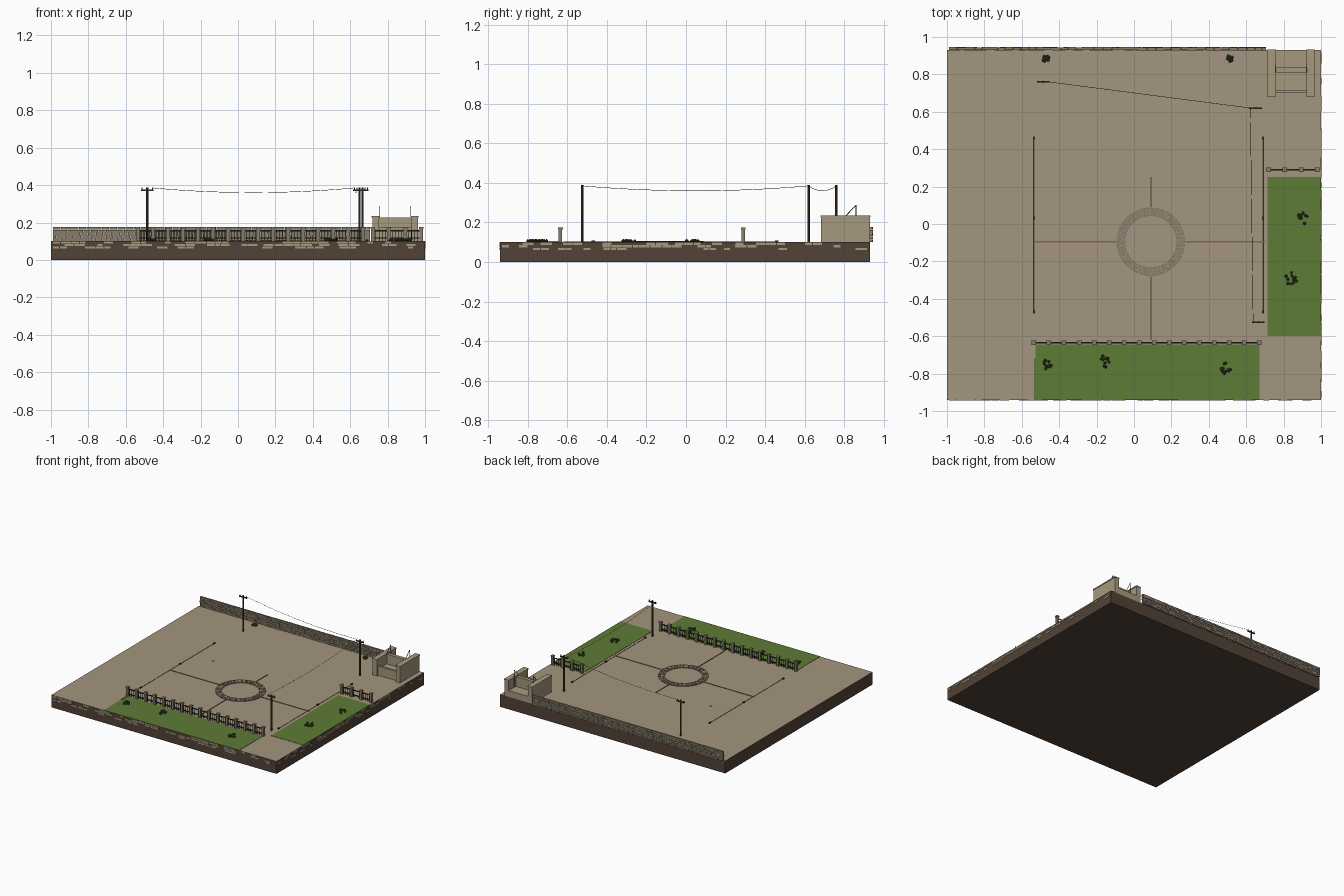
import bpy, bmesh, math, random
from mathutils import Matrix, Vector

random.seed(4)
if "Cube" in bpy.data.objects:
    bpy.data.objects.remove(bpy.data.objects["Cube"])


def material(name, r, g, b):
    m = bpy.data.materials.new(name)
    m.use_nodes = True
    m.diffuse_color = (r, g, b, 1)
    m.node_tree.nodes["Principled BSDF"].inputs["Base Color"].default_value = (r, g, b, 1)
    return m


SAND = material("sand", 0.37, 0.30, 0.21)
EARTH = material("earth", 0.085, 0.055, 0.038)
GRASS = material("grass green", 0.11, 0.20, 0.037)
STONE = material("pale stone", 0.38, 0.32, 0.21)
COBBLE = material("grey brown cobble", 0.24, 0.20, 0.14)
WOOD = material("dark wood", 0.075, 0.045, 0.025)
IRON = material("dark iron", 0.02, 0.02, 0.02)
CLAY = material("brown clay", 0.23, 0.13, 0.06)
LEAF = material("dark leaf", 0.045, 0.065, 0.02)

GROUND = 0.10
LEFT, RIGHT, FRONT, BACK = -1.0, 1.0, -0.94, 0.93


def box(bm, x0, x1, y0, y1, z0, z1):
    size = Matrix.Diagonal((x1 - x0, y1 - y0, z1 - z0, 1))
    middle = Matrix.Translation(((x0 + x1) / 2, (y0 + y1) / 2, (z0 + z1) / 2))
    bmesh.ops.create_cube(bm, size=1, matrix=middle @ size)


def rod(bm, a, b, radius, sides=6):
    a, b = Vector(a), Vector(b)
    turn = (b - a).to_track_quat("Z", "Y").to_matrix().to_4x4()
    bmesh.ops.create_cone(bm, cap_ends=True, segments=sides, radius1=radius, radius2=radius,
                          depth=(b - a).length, matrix=Matrix.Translation((a + b) / 2) @ turn)


def finish(bm, name, *mats):
    mesh = bpy.data.meshes.new(name)
    bm.to_mesh(mesh)
    bm.free()
    for m in mats:
        mesh.materials.append(m)
    obj = bpy.data.objects.new(name, mesh)
    bpy.context.collection.objects.link(obj)
    return obj


# Ground slab: earth sides with a sandy top
bm = bmesh.new()
box(bm, LEFT, RIGHT, FRONT, BACK, 0, GROUND)
for f in bm.faces:
    f.material_index = 1 if f.normal.z > 0.5 else 0
finish(bm, "ground_slab", EARTH, SAND)

# Lawns
for name, area in (("front_lawn", (-0.535, 0.67, FRONT, -0.645)),
                   ("side_lawn", (0.715, RIGHT, -0.60, 0.25))):
    bm = bmesh.new()
    box(bm, *area, GROUND - 0.002, GROUND + 0.002)
    finish(bm, name, GRASS)

# Scattered stones set in the front and right edges
bm = bmesh.new()
for z, chance in ((0.060, 0.3), (0.074, 0.55), (0.087, 0.6)):
    for start, end, on_front in ((LEFT, RIGHT, True), (FRONT, BACK, False)):
        p = start + 0.01
        while p < end - 0.07:
            length = random.uniform(0.025, 0.06)
            if random.random() < chance:
                if on_front:
                    box(bm, p, p + length, FRONT - 0.003, FRONT + 0.004, z, z + 0.011)
                else:
                    box(bm, RIGHT - 0.004, RIGHT + 0.003, p, p + length, z, z + 0.011)
            p += length + 0.004
finish(bm, "edge_stones", STONE)

# Back wall in running bond
bm = bmesh.new()
for row in range(5):
    x = -0.99 - 0.02 * (row % 2)
    while x < 0.70:
        length = random.uniform(0.034, 0.05)
        push = random.uniform(0, 0.003)
        z = GROUND + row * 0.0158
        box(bm, max(x, -0.99), min(x + length, 0.705), 0.928 + push, 0.943 + push, z, z + 0.0138)
        x += length + 0.002
finish(bm, "back_wall", COBBLE)


# Fences: stone posts with caps, iron rails and bars
def fence(name, x0, x1, y, count):
    posts, irons = bmesh.new(), bmesh.new()
    gap = (x1 - x0) / (count - 1)
    for i in range(count):
        x = x0 + i * gap
        box(posts, x - 0.009, x + 0.009, y - 0.009, y + 0.009, GROUND, 0.165)
        box(posts, x - 0.012, x + 0.012, y - 0.012, y + 0.012, 0.165, 0.175)
        if i < count - 1:
            for z in (0.115, 0.153):
                box(irons, x, x + gap, y - 0.003, y + 0.003, z, z + 0.006)
            for k in range(1, 5):
                rod(irons, (x + k * gap / 5, y, GROUND), (x + k * gap / 5, y, 0.162), 0.0018, 4)
    finish(posts, name + "_posts", COBBLE)
    finish(irons, name + "_rails", IRON)


fence("front_fence", -0.535, 0.67, -0.635, 16)
fence("side_fence", 0.72, 0.98, 0.29, 4)

# Cobbled ring
CX, CY = 0.09, -0.095
bm = bmesh.new()
for radius, count in ((0.144, 44), (0.160, 49), (0.176, 54)):
    for i in range(count):
        angle = math.tau * (i + random.uniform(-0.1, 0.1)) / count
        place = (Matrix.Translation((CX, CY, GROUND)) @ Matrix.Rotation(angle, 4, "Z")
                 @ Matrix.Translation((radius, 0, 0)))
        size = Matrix.Diagonal((0.0145, math.tau * radius / count * 0.88, 0.012, 1))
        bmesh.ops.create_cube(bm, size=1, matrix=place @ size)
finish(bm, "cobble_ring", COBBLE)

# Channels running from the ring
bm = bmesh.new()
for x0, x1 in ((-0.535, CX - 0.185), (CX + 0.185, 0.70)):
    box(bm, x0, x1, CY - 0.004, CY + 0.004, GROUND, GROUND + 0.003)
finish(bm, "cross_channels", CLAY)
bm = bmesh.new()
for y0, y1 in ((-0.62, CY - 0.185), (CY + 0.185, 0.25)):
    box(bm, CX - 0.0025, CX + 0.0025, y0, y1, GROUND, GROUND + 0.003)
finish(bm, "long_channels", WOOD)

# Low side markers joined by cords
bm = bmesh.new()
for x in (-0.535, 0.69):
    for y in (-0.47, 0.03, 0.46):
        box(bm, x - 0.005, x + 0.005, y - 0.009, y + 0.009, GROUND, GROUND + 0.008)
    rod(bm, (x, -0.47, GROUND + 0.002), (x, 0.46, GROUND + 0.002), 0.0012, 4)
finish(bm, "side_markers", IRON)

# Small round cover and short kerb
bm = bmesh.new()
rod(bm, (-0.37, 0.215, GROUND), (-0.37, 0.215, GROUND + 0.004), 0.009, 10)
box(bm, -0.537, -0.527, -0.72, -0.645, GROUND, GROUND + 0.006)
finish(bm, "cover_and_kerb", STONE)

# Corner shelter: side walls, cross wall, floor and front step
bm = bmesh.new()
for x in (0.718, 0.925):
    box(bm, x, x + 0.037, 0.683, BACK, GROUND, 0.227)
    box(bm, x - 0.003, x + 0.040, 0.680, BACK + 0.002, 0.227, 0.235)
box(bm, 0.755, 0.925, 0.70, BACK, GROUND, 0.15)
box(bm, 0.755, 0.925, 0.70, 0.715, 0.15, 0.175)
box(bm, 0.755, 0.925, 0.81, 0.838, 0.15, 0.228)
finish(bm, "corner_shelter", STONE)
bm = bmesh.new()
for x in (0.757, 0.923):
    rod(bm, (x, 0.81, 0.235), (x, 0.86, 0.288), 0.002)
    rod(bm, (x, 0.86, 0.15), (x, 0.86, 0.288), 0.002)
finish(bm, "shelter_rails", IRON)

# Utility poles with crossarms and insulators
POLES = ((-0.485, 0.76), (0.65, 0.62), (0.665, -0.525))
bm = bmesh.new()
for x, y in POLES:
    rod(bm, (x, y, GROUND), (x, y, 0.388), 0.006, 8)
    box(bm, x - 0.034, x + 0.034, y - 0.004, y + 0.004, 0.369, 0.377)
    for dx in (-0.028, 0.028):
        rod(bm, (x + dx, y, 0.377), (x + dx, y, 0.387), 0.003)
finish(bm, "utility_poles", WOOD)

# Sagging wires
bm = bmesh.new()
for (ax, ay), (bx, by), shift in ((POLES[0], POLES[1], 0.028), (POLES[1], POLES[2], -0.028)):
    a = Vector((ax + shift, ay, 0.385))
    b = Vector((bx - 0.028, by, 0.385))
    path = []
    for i in range(17):
        t = i / 16
        path.append(a.lerp(b, t) - Vector((0, 0, 0.1 * t * (1 - t))))
    for p, q in zip(path, path[1:]):
        rod(bm, p, q, 0.0012, 4)
finish(bm, "overhead_wires", IRON)

# Shrubs as clusters of low-poly clumps
bm = bmesh.new()
for x, y, spread in ((-0.47, -0.755, 0.03), (-0.165, -0.735, 0.034), (0.495, -0.77, 0.034),
                     (0.905, 0.03, 0.032), (0.84, -0.29, 0.034),
                     (-0.47, 0.885, 0.018), (0.515, 0.885, 0.018)):
    for _ in range(12):
        angle, reach = random.uniform(0, math.tau), spread * math.sqrt(random.random())
        r = random.uniform(0.007, 0.010)
        spot = (x + reach * math.cos(angle), y + reach * math.sin(angle), GROUND + 0.007)
        bmesh.ops.create_icosphere(bm, subdivisions=1, radius=r, matrix=Matrix.Translation(spot))
finish(bm, "shrubs", LEAF)
